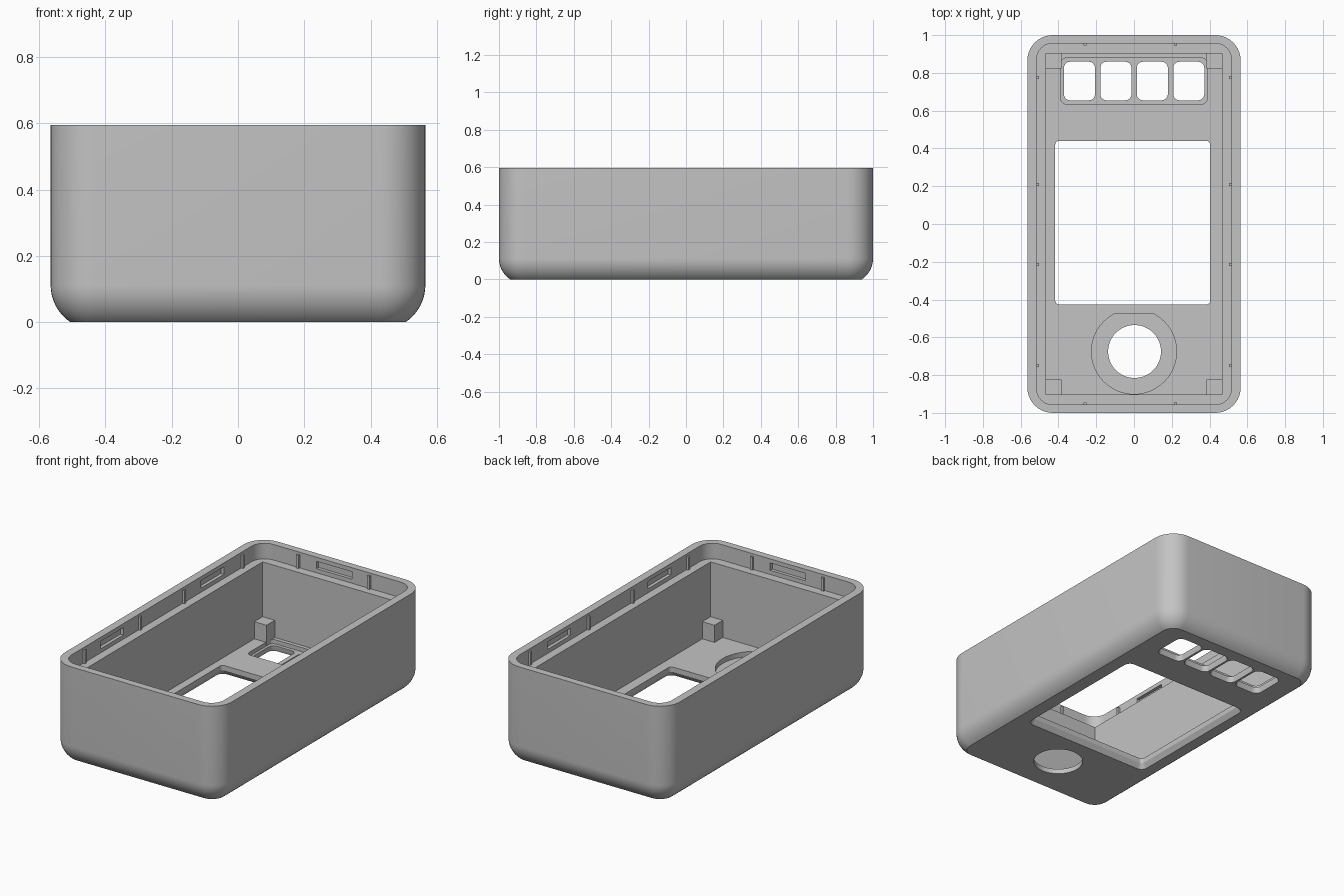
import bpy, bmesh, math

if "Cube" in bpy.data.objects:
    bpy.data.objects.remove(bpy.data.objects["Cube"], do_unlink=True)

GREY = bpy.data.materials.new("plain grey plastic")
GREY.use_nodes = True
COLOUR = (0.55, 0.55, 0.55, 1)
GREY.diffuse_color = COLOUR
GREY.node_tree.nodes["Principled BSDF"].inputs["Base Color"].default_value = COLOUR

W, L, H = 0.565, 1.0, 0.595      # half width, half length, height
R = 0.135                        # outer corner radius
FLOOR, LEDGE = 0.06, 0.50        # inner floor and lid ledge heights


def rounded_rect(hx, hy, r, z, cx=0, cy=0, seg=10):
    """Points of a rounded rectangle, anticlockwise."""
    pts = []
    for k, (sx, sy) in enumerate(((1, 1), (-1, 1), (-1, -1), (1, -1))):
        for i in range(seg + 1 if r else 1):
            a = math.pi / 2 * (k + i / seg)
            pts.append((cx + sx * (hx - r) + r * math.cos(a),
                        cy + sy * (hy - r) + r * math.sin(a), z))
    return pts


def loft(name, rings):
    """Closed solid skinned through rings of equal point count."""
    bm = bmesh.new()
    loops = [[bm.verts.new(p) for p in ring] for ring in rings]
    n = len(loops[0])
    for low, high in zip(loops, loops[1:]):
        for i in range(n):
            j = (i + 1) % n
            bm.faces.new((low[i], low[j], high[j], high[i]))
    bm.faces.new(loops[0][::-1])
    bm.faces.new(loops[-1])
    mesh = bpy.data.meshes.new(name)
    bm.to_mesh(mesh)
    bm.free()
    mesh.materials.append(GREY)
    obj = bpy.data.objects.new(name, mesh)
    bpy.context.collection.objects.link(obj)
    return obj


def prism(name, hx, hy, z0, z1, cx=0, cy=0, r=0, seg=10):
    return loft(name, [rounded_rect(hx, hy, r, z, cx, cy, seg) for z in (z0, z1)])


def flared_hole(name, hx, hy, cx, cy, r, flare, seg=8):
    """Through-hole cutter that widens towards the underside."""
    rings = [(flare, -0.02), (flare, 0), (0, 0.03), (0, 0.1)]
    return loft(name, [rounded_rect(hx + f, hy + f, r + f, z, cx, cy, seg)
                       for f, z in rings])


def cut(obj, cutter):
    """Subtract the cutter for good, then discard it."""
    mod = obj.modifiers.new("cut", "BOOLEAN")
    mod.operation, mod.solver, mod.object = "DIFFERENCE", "EXACT", cutter
    bpy.context.view_layer.update()
    deps = bpy.context.evaluated_depsgraph_get()
    mesh = bpy.data.meshes.new_from_object(obj.evaluated_get(deps))
    obj.modifiers.remove(mod)
    obj.data = mesh
    bpy.data.objects.remove(cutter, do_unlink=True)


# Outer body with rounded lower edge, truncated flat underneath
zc = 0.112
max_angle = math.asin(zc / R)
rings = []
for i in range(11):
    a = max_angle * (1 - i / 10)
    inset = R * (1 - math.cos(a))
    rings.append(rounded_rect(W - inset, L - inset, R - inset, zc - R * math.sin(a)))
rings.append(rounded_rect(W, L, R, H))
case = loft("case_shell", rings)

# Main cavity and the wider lip recess above the ledge
cut(case, prism("cavity", 0.465, 0.902, FLOOR, H + 0.1))
cut(case, prism("lip", 0.516, 0.956, LEDGE, H + 0.1, r=0.085))

# Screen window
cut(case, flared_hole("window", 0.41, 0.433, -0.007, 0.007, 0.02, 0.02))

# Button pocket and four button holes
cut(case, prism("button_pocket", 0.387, 0.122, 0.035, 0.1, 0, 0.757, 0.03))
for i in range(4):
    cut(case, flared_hole("button", 0.082, 0.102, -0.289 + 0.193 * i, 0.757,
                          0.032, 0.008))

# Dial pocket with a flat inner side, and its round hole
DIAL_Y = -0.675
pocket = prism("dial_pocket", 0.225, 0.225, 0.03, 0.1, 0, DIAL_Y, 0.225, 16)
for v in pocket.data.vertices:
    v.co.y = min(max(v.co.y, -0.9), -0.475)
cut(case, pocket)
cut(case, prism("dial_hole", 0.14, 0.14, -0.1, 0.1, 0.003, DIAL_Y, 0.14, 16))

# Snap recesses in the lip walls
SLOT_Z = (0.525, 0.57)
for s in (-1, 1):
    for y in (-0.48, 0.49):
        cut(case, prism("side_slot", 0.02, 0.11, *SLOT_Z, s * 0.516, y))
    cut(case, prism("end_slot", 0.12, 0.02, *SLOT_Z, -0.02, s * 0.956))

bpy.context.view_layer.objects.active = case
case.select_set(True)
bpy.ops.object.shade_smooth_by_angle(angle=math.radians(30))

# Corner posts on the floor
for sx, side in ((-1, "right"), (1, "left")):
    for sy, end in ((-1, "front"), (1, "back")):
        prism(f"{end}_{side}_post", 0.042, 0.042, FLOOR - 0.02, 0.165,
              sx * 0.425, sy * 0.864)

# Small friction ribs around the lip
RIB_Z = (LEDGE - 0.005, 0.58)
for s, side in ((-1, "right"), (1, "left")):
    for y in (-0.75, -0.215, 0.21, 0.775):
        prism(f"{side}_rib", 0.012, 0.008, *RIB_Z, s * 0.516, y)
for s, end in ((-1, "front"), (1, "back")):
    for x in (-0.26, 0.22):
        prism(f"{end}_rib", 0.008, 0.012, *RIB_Z, x, s * 0.956)
